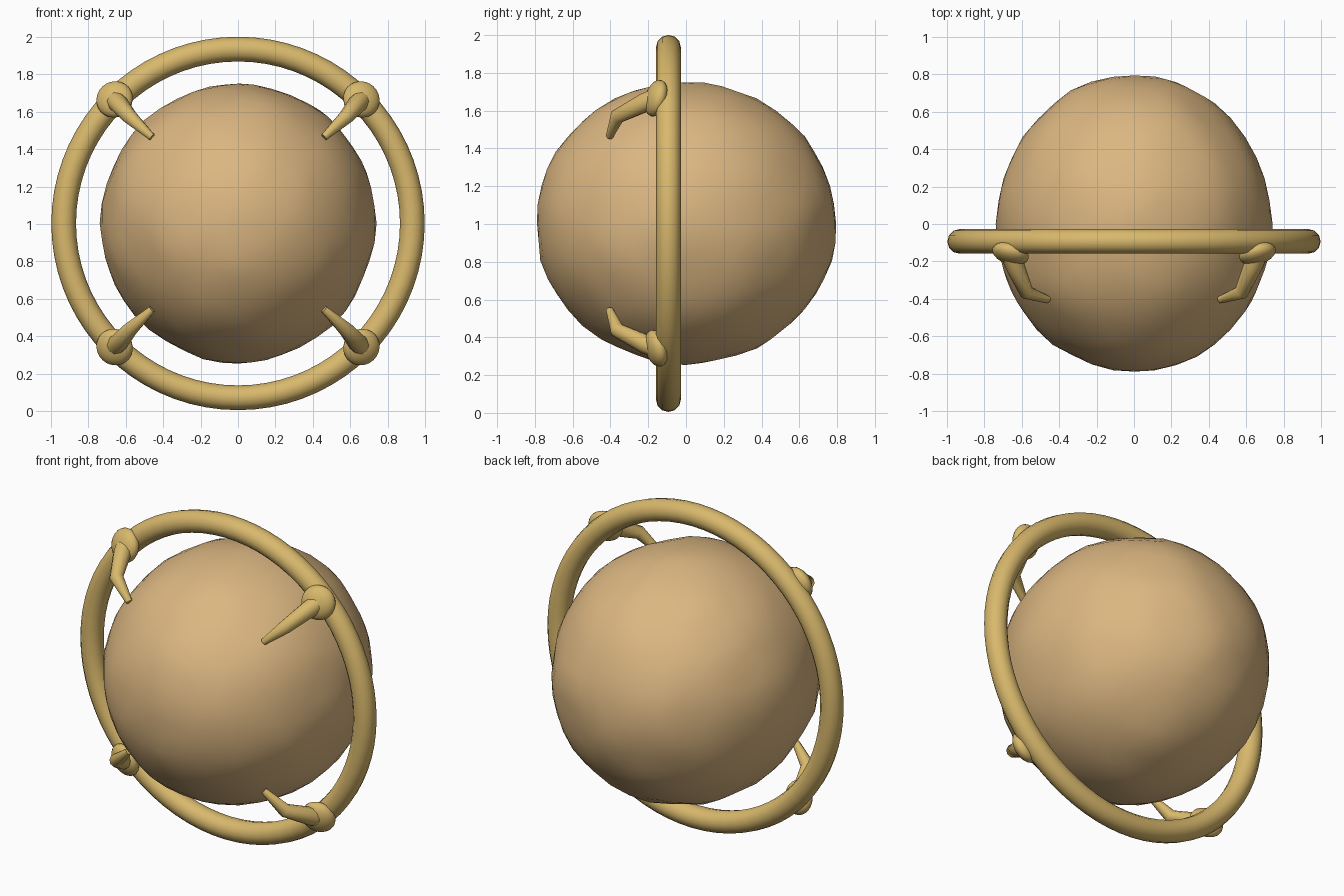
import bpy, bmesh, math
from mathutils import Vector, noise

if "Cube" in bpy.data.objects:
    bpy.data.objects.remove(bpy.data.objects["Cube"])


def material(name, rgb):
    m = bpy.data.materials.new(name)
    m.diffuse_color = (*rgb, 1)
    m.use_nodes = True
    m.node_tree.nodes["Principled BSDF"].inputs["Base Color"].default_value = m.diffuse_color
    return m


STONE = material("warm tan", (0.71, 0.47, 0.22))
GOLD = material("gold", (0.69, 0.48, 0.15))


def finish(name, mat, angle=180):
    ob = bpy.context.object
    ob.name = name
    ob.data.materials.clear()
    ob.data.materials.append(mat)
    bpy.ops.object.transform_apply(location=True, rotation=True, scale=True)
    bpy.ops.object.shade_smooth_by_angle(angle=math.radians(angle))
    return ob


# Slightly lumpy stone, a little deeper than wide
bpy.ops.mesh.primitive_ico_sphere_add(subdivisions=4, radius=1)
stone = bpy.context.object
for v in stone.data.vertices:
    d = v.co.normalized()
    r = 1 + 0.018 * noise.noise(d * 3.5)
    v.co = Vector((d.x * 0.735, d.y * 0.795, d.z * 0.745)) * r
stone.location = (0, 0, 1.005)
finish("stone", STONE)

# Setting ring around the stone
bpy.ops.mesh.primitive_torus_add(major_radius=0.932, minor_radius=0.066,
                                 major_segments=72, minor_segments=12,
                                 location=(0, -0.093, 1.003),
                                 rotation=(math.pi / 2, 0, 0))
finish("ring", GOLD)


def place(p, sx, sz):
    return Vector((p[0] * sx, p[1], 1.004 + p[2] * sz))


# Four prongs: a flattened bead plus a bent tapering claw
PATH = [((0.665, -0.15, 0.665), 0.052), ((0.64, -0.215, 0.64), 0.052),
        ((0.575, -0.365, 0.565), 0.040), ((0.46, -0.405, 0.46), 0.020)]
for sx in (-1, 1):
    for sz in (-1, 1):
        tag = ("right" if sx > 0 else "left") + ("_upper" if sz > 0 else "_lower")
        tilt = Vector((0.28 * sx, -1, 0.28 * sz)).to_track_quat('Z', 'Y')
        bpy.ops.mesh.primitive_uv_sphere_add(segments=24, ring_count=12, radius=1,
                                             location=place((0.66, -0.158, 0.662), sx, sz),
                                             rotation=tilt.to_euler())
        bpy.context.object.scale = (0.1, 0.1, 0.054)
        finish("bead_" + tag, GOLD)

        cu = bpy.data.curves.new("claw", 'CURVE')
        cu.dimensions = '3D'
        cu.bevel_depth = 1
        cu.bevel_resolution = 3
        cu.use_fill_caps = True
        sp = cu.splines.new('POLY')
        sp.points.add(len(PATH) - 1)
        for pt, (p, r) in zip(sp.points, PATH):
            pt.co = (*place(p, sx, sz), 1)
            pt.radius = r
        ob = bpy.data.objects.new("claw", cu)
        bpy.context.collection.objects.link(ob)
        bpy.ops.object.select_all(action='DESELECT')
        ob.select_set(True)
        bpy.context.view_layer.objects.active = ob
        bpy.ops.object.convert(target='MESH')
        finish("claw_" + tag, GOLD, 50)
